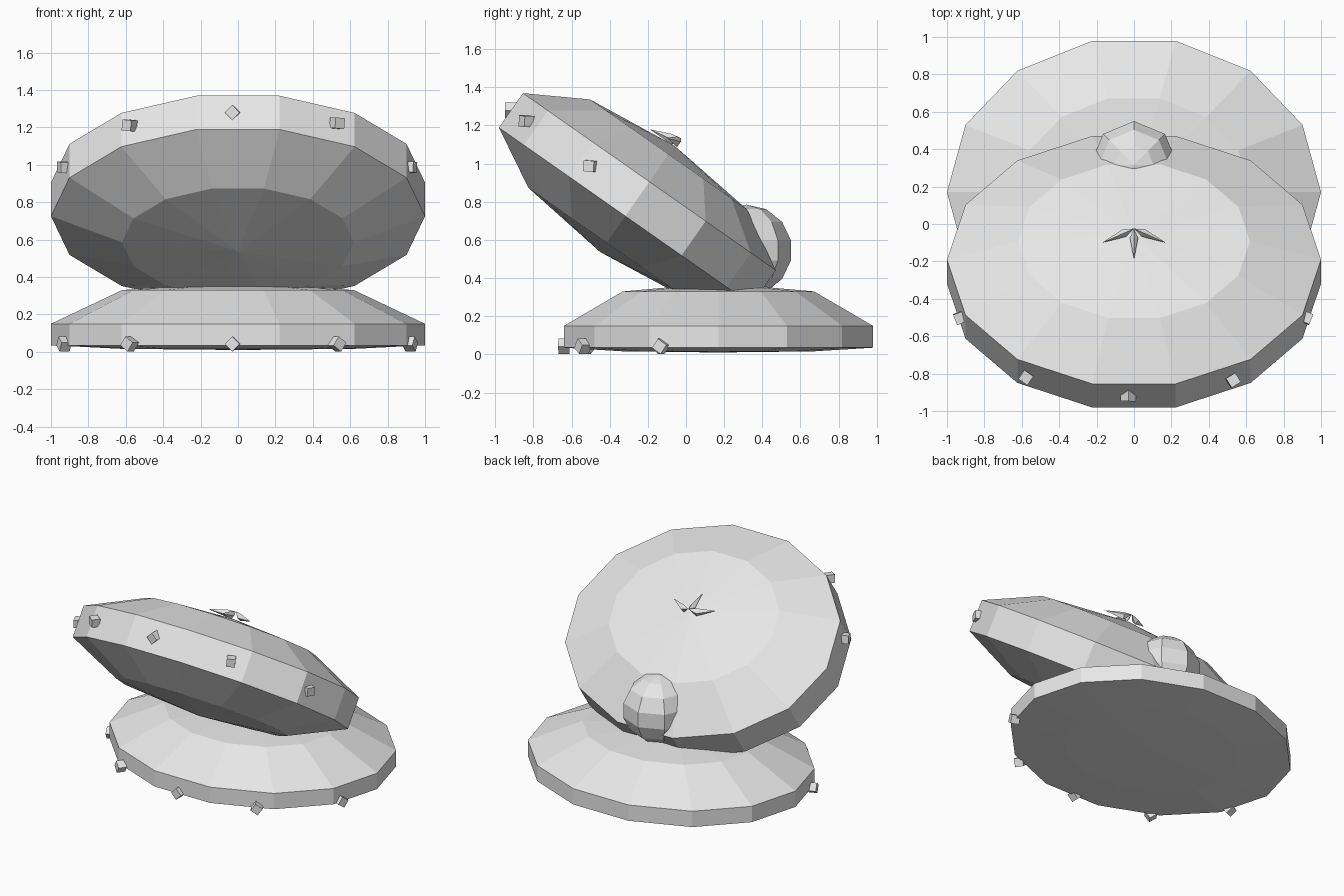
import bpy, bmesh, math
from mathutils import Matrix, Vector

cube = bpy.data.objects.get("Cube")
if cube:
    bpy.data.objects.remove(cube, do_unlink=True)

SIDES = 14
SQUASH = 0.83
TILT = Matrix.Rotation(math.radians(-35), 4, 'X')

shell_grey = bpy.data.materials.new("shell_grey")
shell_grey.use_nodes = True
shell_grey.diffuse_color = (0.8, 0.8, 0.8, 1)
shell_grey.node_tree.nodes["Principled BSDF"].inputs["Base Color"].default_value = (0.8, 0.8, 0.8, 1)


def add_object(name, bm, matrix):
    bmesh.ops.recalc_face_normals(bm, faces=bm.faces)
    mesh = bpy.data.meshes.new(name)
    bm.to_mesh(mesh)
    bm.free()
    mesh.materials.append(shell_grey)
    obj = bpy.data.objects.new(name, mesh)
    obj.matrix_world = matrix
    bpy.context.collection.objects.link(obj)
    return obj


def lathe(name, bottom, rings, top, matrix, sides=SIDES, squash=1.0):
    """Closed faceted solid: a pole, rings of (radius, height), a pole."""
    bm = bmesh.new()
    loops = []
    for r, z in rings:
        angles = [2 * math.pi * i / sides for i in range(sides)]
        loops.append([bm.verts.new((r * math.cos(a), r * squash * math.sin(a), z)) for a in angles])
    low, high = bm.verts.new((0, 0, bottom)), bm.verts.new((0, 0, top))
    for i in range(sides):
        j = (i + 1) % sides
        bm.faces.new((low, loops[0][j], loops[0][i]))
        bm.faces.new((high, loops[-1][i], loops[-1][j]))
        for a, b in zip(loops, loops[1:]):
            bm.faces.new((a[i], a[j], b[j], b[i]))
    return add_object(name, bm, matrix)


# Shell halves: low base and thicker tilted lid
base_place = Matrix.Translation((0, 0.17, 0))
lid_place = Matrix.Translation((0, -0.255, 0.815)) @ TILT
lathe("lower_shell", 0.01, [(0.62, 0.016), (1, 0.035), (1, 0.15), (0.62, 0.33)], 0.375,
      base_place, squash=SQUASH)
lathe("upper_shell", -0.34, [(0.62, -0.28), (1, -0.11), (1, 0.11), (0.62, 0.285)], 0.34,
      lid_place, squash=SQUASH)

# Hinge ball at the back
R, STACKS = 0.24, 7
lats = [math.pi * (k / STACKS - 0.5) for k in range(1, STACKS)]
lathe("hinge_ball", -R, [(R * math.cos(t), R * math.sin(t)) for t in lats], R,
      Matrix.Translation((0, 0.316, 0.545)), sides=8)


# Teeth: small cubes half sunk into the front rims
def tooth(name, place, x, y, z, roll):
    bm = bmesh.new()
    bmesh.ops.create_cube(bm, size=0.058)
    yaw = math.atan2(x, -y * 1.2)
    spin = Matrix.Rotation(yaw, 4, 'Z') @ Matrix.Rotation(math.radians(roll), 4, 'Y')
    spot = place @ Vector((x, y, z))
    add_object(name, bm, Matrix.Translation(spot) @ spin)


spots = [(-0.93, -0.3), (-0.58, -0.69), (-0.03, -0.81), (0.53, -0.71), (0.92, -0.3)]
for n, (x, y) in enumerate(spots, 1):
    tooth(f"lower_tooth_{n}", base_place, x, y, 0.042, 45 if n == 3 else 35)
    tooth(f"upper_tooth_{n}", lid_place, x, y, 0.0, 45 if n == 3 else 5)


# Crest: three thin spikes fanning forward from the lid's crown
def spike(name, tip):
    root, tip = Vector((0, -0.025, 1.105)), Vector(tip)
    side = (tip - root).cross(Vector((0, 0, 1))).normalized() * 0.022
    up = Vector((0, 0, 0.028))
    mid = root.lerp(tip, 0.3)
    bm = bmesh.new()
    ring = [bm.verts.new(p) for p in (mid + side, mid + up, mid - side, mid - up)]
    ends = [bm.verts.new(root + up), bm.verts.new(tip)]
    for i in range(4):
        for end in ends:
            bm.faces.new((ring[i], ring[(i + 1) % 4], end))
    add_object(name, bm, Matrix.Identity(4))


spike("crest_middle", (0, -0.19, 1.18))
spike("crest_left", (0.17, -0.1, 1.135))
spike("crest_right", (-0.17, -0.1, 1.135))
